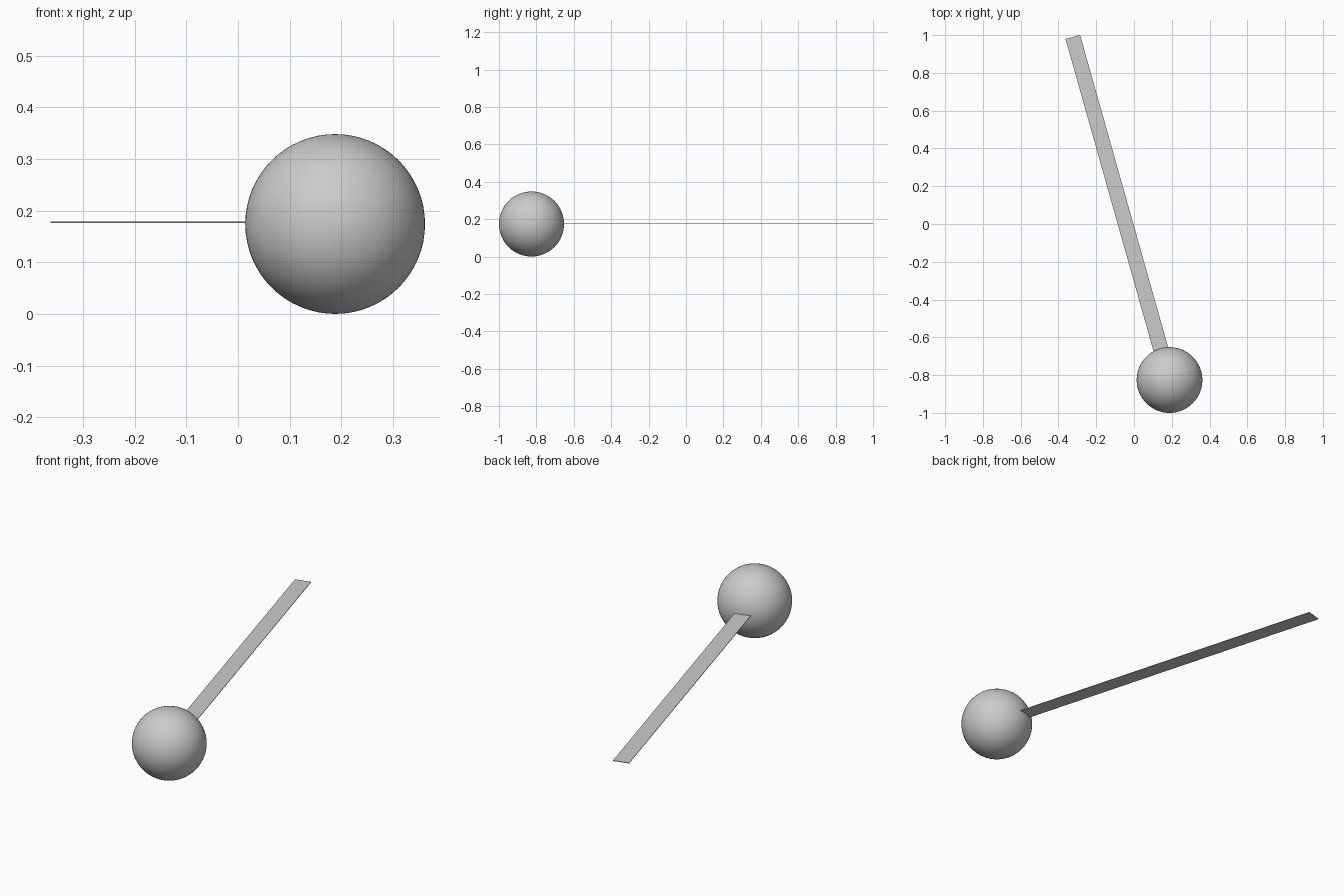
import bpy
from math import atan2
from mathutils import Vector

if "Cube" in bpy.data.objects:
    bpy.data.objects.remove(bpy.data.objects["Cube"])

R = 0.174
center = Vector((0.188, -0.826, R))
tip = Vector((-0.324, 0.99, R))       # middle of the strip's free end
width, thick = 0.08, 0.003

# Ball
bpy.ops.mesh.primitive_uv_sphere_add(segments=64, ring_count=32, radius=R, location=center)
ball = bpy.context.object
ball.name = "ball"
bpy.ops.object.shade_smooth()

# Thin flat strip, pointing radially out of the ball
axis = (tip - center).normalized()
start = center + axis * (R - 0.02)
length = (tip - start).length
mid = (start + tip) / 2 + Vector((0, 0, 0.003))
bpy.ops.mesh.primitive_cube_add(size=1, location=mid, rotation=(0, 0, atan2(axis.y, axis.x)))
strip = bpy.context.object
strip.name = "flat_strip"
strip.scale = (length, width, thick)
bpy.ops.object.transform_apply(location=False, rotation=False, scale=True)
